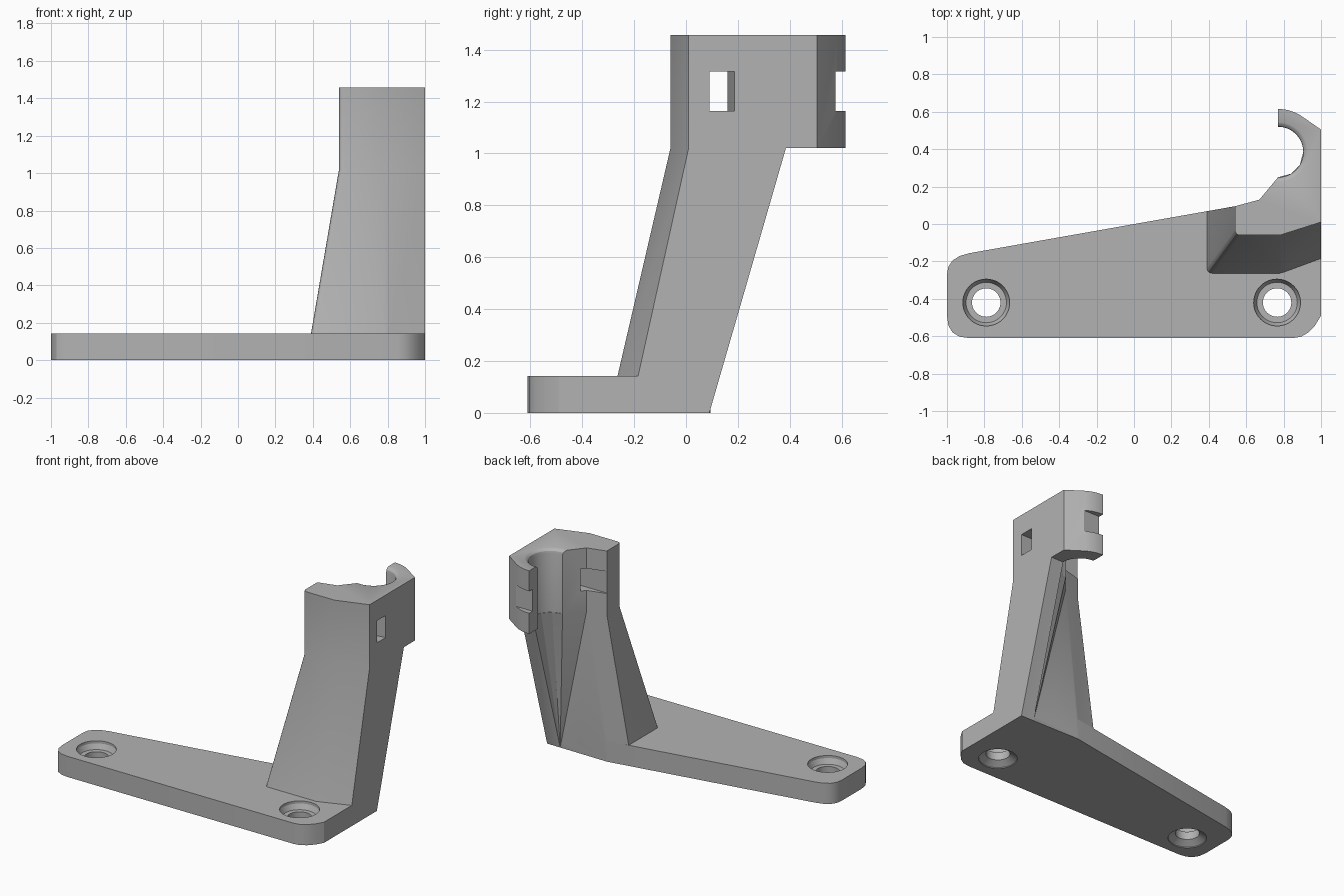
import bpy, bmesh
from math import sin, cos, pi, radians

cube = bpy.data.objects.get("Cube")
if cube:
    bpy.data.objects.remove(cube)

grey = bpy.data.materials.new("plain grey")
grey.use_nodes = True
grey.diffuse_color = (0.45, 0.45, 0.45, 1)
grey.node_tree.nodes["Principled BSDF"].inputs["Base Color"].default_value = (0.45, 0.45, 0.45, 1)


def loft(name, rings):
    """Solid through rings of 3D points, capped at both ends."""
    bm = bmesh.new()
    rows = [[bm.verts.new(p) for p in ring] for ring in rings]
    n = len(rows[0])
    for a, b in zip(rows, rows[1:]):
        for i in range(n):
            j = (i + 1) % n
            bm.faces.new((a[i], a[j], b[j], b[i]))
    bm.faces.new(rows[0])
    bm.faces.new(rows[-1])
    bmesh.ops.remove_doubles(bm, verts=bm.verts, dist=0.0005)
    bmesh.ops.connect_verts_nonplanar(bm, angle_limit=0.005, faces=bm.faces)
    bmesh.ops.recalc_face_normals(bm, faces=bm.faces)
    mesh = bpy.data.meshes.new(name)
    bm.to_mesh(mesh)
    bm.free()
    mesh.materials.append(grey)
    obj = bpy.data.objects.new(name, mesh)
    bpy.context.collection.objects.link(obj)
    return obj


def prism(name, outline, z0, z1):
    return loft(name, [[(x, y, z) for x, y in outline] for z in (z0, z1)])


def lathe(name, cx, cy, profile, sides=48):
    return loft(name, [[(cx + r * cos(2 * pi * i / sides), cy + r * sin(2 * pi * i / sides), z)
                        for i in range(sides)] for r, z in profile])


def combine(target, other, operation):
    mod = target.modifiers.new("combine", 'BOOLEAN')
    mod.operation = operation
    mod.solver = 'EXACT'
    mod.object = other
    bpy.context.view_layer.objects.active = target
    bpy.ops.object.modifier_apply(modifier=mod.name)
    bpy.data.objects.remove(other)


def rounded(before, corner, after, steps=4):
    """Curve that rounds a corner between two points."""
    pts = []
    for i in range(steps + 1):
        t = i / steps
        pts.append(tuple((1 - t) ** 2 * a + 2 * t * (1 - t) * b + t * t * c
                         for a, b, c in zip(before, corner, after)))
    return pts


# Foot plate with rounded corners
plate = (rounded((-1, -0.49), (-1, -0.61), (-0.88, -0.61))
         + rounded((0.85, -0.61), (0.94, -0.61), (1, -0.49))
         + [(1, 0.09), (0.54, 0.095)]
         + rounded((-0.88, -0.156), (-1, -0.177), (-1, -0.27)))
bracket = prism("bracket", plate, 0, 0.143)

# Screw holes, recessed from both faces
for x in (-0.79, 0.765):
    hole = lathe("screw_hole", x, -0.42, [(0.125, -0.01), (0.12, 0.005), (0.076, 0.035),
                 (0.076, 0.09), (0.108, 0.09), (0.125, 0.125), (0.125, 0.16)])
    combine(bracket, hole, 'DIFFERENCE')

# Leaning post, tapered from the plate up to the clamp
cx, cy, bore = 0.77, 0.385, 0.135
arc = [(cx + bore * cos(radians(a)), cy + bore * sin(radians(a))) for a in (0, -30, -60, -90)]
post_top = ([(1, 0.01), (1, cy)] + arc + [(0.67, 0.13), (0.54, 0.095)]
            + rounded((0.54, -0.03), (0.54, -0.06), (0.57, -0.06)) + [(0.78, -0.06)])
post_foot = ([(1, -0.216), (1, 0.09)] + [(0.9, 0.09)] * len(arc) + [(0.75, 0.09), (0.54, 0.0945)]
             + rounded((0.366, -0.267), (0.366, -0.297), (0.396, -0.297)) + [(0.78, -0.297)])
post_foot.insert(8, (0.366, 0.064))
post_top.insert(8, (0.54, 0.095))
post = loft("post", [[(x, y, 0) for x, y in post_foot], [(x, y, 1.02) for x, y in post_top]])

# Clamp head with hooked tip
hook = [(cx + 0.23 * cos(radians(a)), cy + 0.23 * sin(radians(a))) for a in range(60, 91, 5)]
head = ([(1, 0.01), (1, 0.505)] + hook + [(cx, 0.25), (0.67, 0.13), (0.54, 0.095)]
        + rounded((0.54, -0.03), (0.54, -0.06), (0.57, -0.06)) + [(0.78, -0.06)])
clamp = prism("clamp", head, 1.02, 1.457)

# Bore with a softened upper rim
combine(clamp, lathe("bore", cx, cy, [(bore, 1), (bore, 1.427), (0.139, 1.442),
                                      (0.15, 1.453), (0.167, 1.46), (0.167, 1.5)]), 'DIFFERENCE')

# Strap slot through the head and strap notch behind the hook
slot = [(0.4, 0.09), (1.1, 0.09), (1.1, 0.205), (0.85, 0.16), (0.4, 0.16)]
notch = [(0.6, 0.577), (1.1, 0.577), (1.1, 0.7), (0.6, 0.7)]
for outline in (slot, notch):
    combine(clamp, prism("strap_cutter", outline, 1.163, 1.315), 'DIFFERENCE')

# Join into one solid
combine(bracket, post, 'UNION')
combine(bracket, clamp, 'UNION')
bpy.ops.object.select_all(action='DESELECT')
bracket.select_set(True)
bpy.context.view_layer.objects.active = bracket
bpy.ops.object.shade_smooth_by_angle(angle=radians(25))
